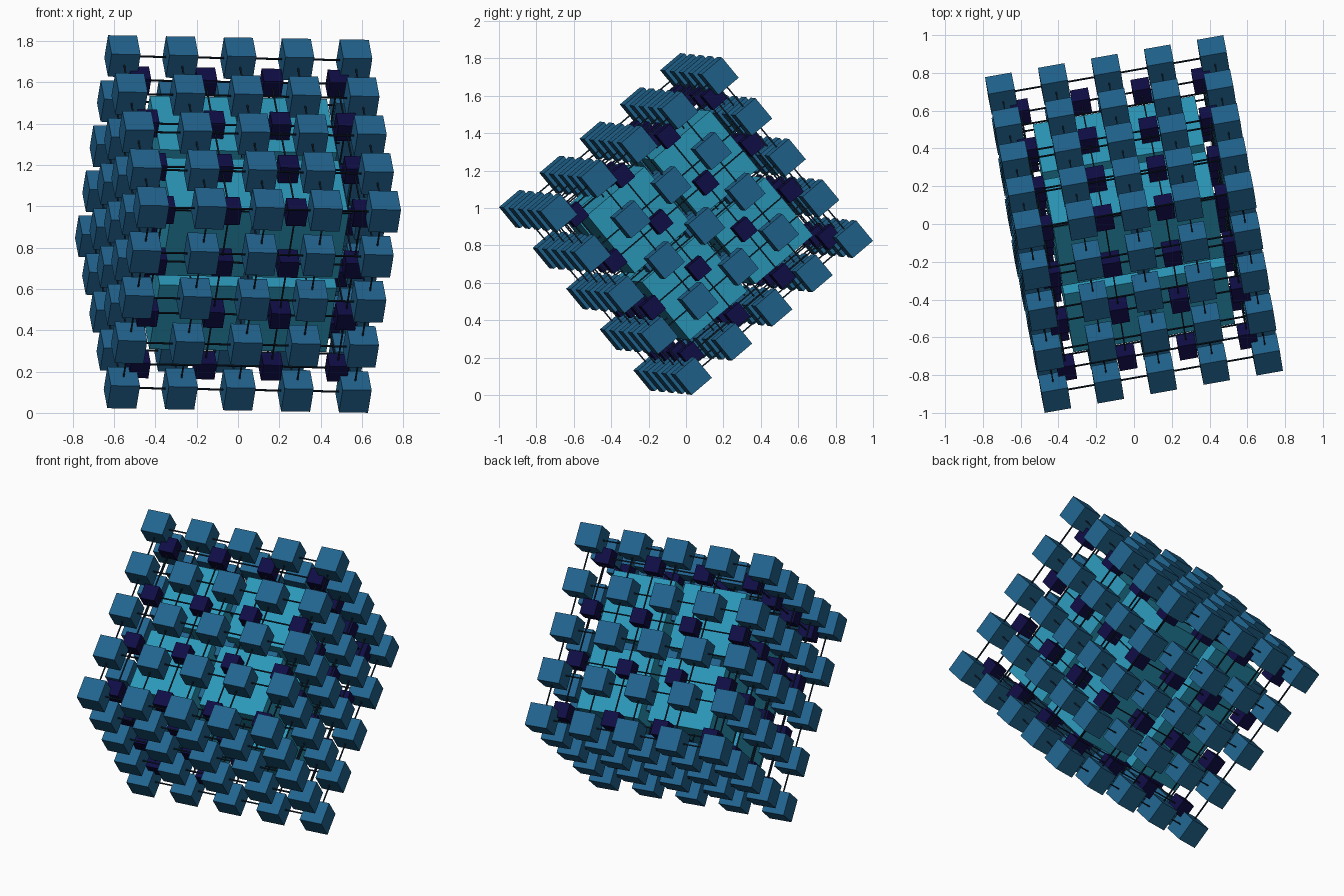
import bpy, bmesh
from math import radians
from mathutils import Matrix, Vector, Euler

if "Cube" in bpy.data.objects:
    bpy.data.objects.remove(bpy.data.objects["Cube"])

# Tilt of the whole lattice, then lift to stand on z = 0
FRAME = Matrix.Translation((0, 0, 0.914)) @ Euler((radians(40), radians(1), radians(10))).to_matrix().to_4x4()


def material(name, rgb):
    m = bpy.data.materials.new(name)
    m.diffuse_color = (*rgb, 1)
    m.use_nodes = True
    m.node_tree.nodes["Principled BSDF"].inputs["Base Color"].default_value = m.diffuse_color
    return m


def build(name, boxes, mat):
    """One object made of boxes given as (centre, size)."""
    bm = bmesh.new()
    for centre, size in boxes:
        bmesh.ops.create_cube(bm, size=1, matrix=Matrix.Translation(centre) @ Matrix.Diagonal((*size, 1)))
    me = bpy.data.meshes.new(name)
    bm.to_mesh(me)
    bm.free()
    me.materials.append(mat)
    ob = bpy.data.objects.new(name, me)
    ob.matrix_world = FRAME
    bpy.context.collection.objects.link(ob)


def steps(n, spacing):
    return [(i - (n - 1) / 2) * spacing for i in range(n)]


def cubes(n, spacing, size):
    p = steps(n, spacing)
    return [(Vector((x, y, z)), (size,) * 3) for x in p for y in p for z in p]


def rods(n, spacing, width):
    p, length = steps(n, spacing), (n - 1) * spacing
    out = []
    for axis in range(3):
        size = [width] * 3
        size[axis] = length
        for u in p:
            for v in p:
                c = [u, v]
                c.insert(axis, 0)
                out.append((Vector(c), size))
    return out


blue = material("blue", (0.015, 0.125, 0.27))
navy = material("navy", (0.005, 0.004, 0.06))
teal = material("teal", (0.024, 0.31, 0.48))
dark = material("dark_rod", (0.005, 0.015, 0.03))

# Outer 5 x 5 x 5 lattice
build("outer_cubes", cubes(5, 0.2847, 0.1424), blue)
build("outer_rods", rods(5, 0.2847, 0.007), dark)

# Middle 4 x 4 x 4 lattice of small cubes
build("middle_cubes", cubes(4, 0.325, 0.096), navy)
build("middle_rods", rods(4, 0.325, 0.007), dark)

# Core of eight large blocks with narrow gaps
build("core_blocks", cubes(2, 0.465, 0.405), teal)
